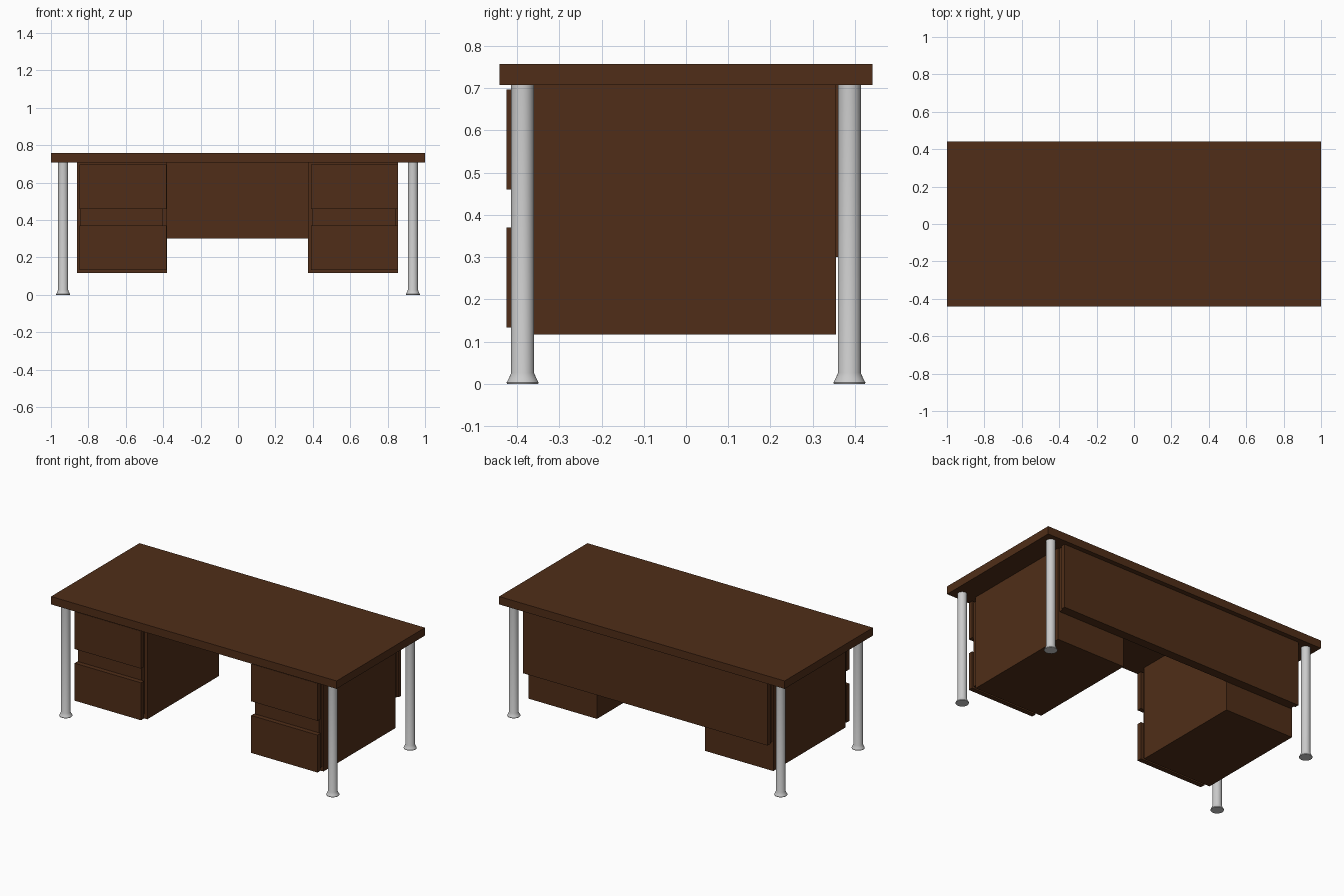
import bpy, bmesh, math

if "Cube" in bpy.data.objects:
    bpy.data.objects.remove(bpy.data.objects["Cube"])

wood = bpy.data.materials.new("dark_wood")
wood.diffuse_color = (0.08, 0.027, 0.009, 1)
wood.use_nodes = True
wood.node_tree.nodes["Principled BSDF"].inputs["Base Color"].default_value = wood.diffuse_color


def box(name, x, y, z):
    """Axis-aligned box from (min, max) ranges."""
    bm = bmesh.new()
    bmesh.ops.create_cube(bm, size=1)
    for v in bm.verts:
        v.co = [(a + b) / 2 + c * (b - a) for (a, b), c in zip((x, y, z), v.co)]
    mesh = bpy.data.meshes.new(name)
    bm.to_mesh(mesh)
    bm.free()
    mesh.materials.append(wood)
    ob = bpy.data.objects.new(name, mesh)
    bpy.context.collection.objects.link(ob)
    return ob


def lathe(name, profile, sides=32):
    """Mesh turned around z from a (radius, height) profile."""
    bm = bmesh.new()
    rings = [[bm.verts.new((r * math.cos(2 * math.pi * i / sides),
                            r * math.sin(2 * math.pi * i / sides), z))
              for i in range(sides)] for r, z in profile]
    for lo, hi in zip(rings, rings[1:]):
        for i in range(sides):
            j = (i + 1) % sides
            bm.faces.new((lo[i], lo[j], hi[j], hi[i]))
    bm.faces.new(rings[0][::-1])
    bm.faces.new(rings[-1])
    mesh = bpy.data.meshes.new(name)
    bm.to_mesh(mesh)
    bm.free()
    return mesh


# Table top
box("desk_top", (-1, 1), (-0.442, 0.442), (0.708, 0.758))

# Drawer pedestals: carcass, inset drawer core and two drawer fronts each
for side, body, core, front in (
        ("left", (-0.86, -0.38), (-0.845, -0.40), (-0.847, -0.382)),
        ("right", (0.375, 0.855), (0.395, 0.845), (0.39, 0.855))):
    box(side + "_pedestal", body, (-0.365, 0.355), (0.117, 0.708))
    for level, z0 in (("lower", 0.133), ("upper", 0.46)):
        box(f"{side}_{level}_drawer_front", front, (-0.425, -0.395), (z0, z0 + 0.237))
    box(side + "_drawer_core", core, (-0.395, -0.365), (0.145, 0.69))

# Back privacy panel with its inset spacer
box("back_panel", (-0.86, 0.855), (0.385, 0.412), (0.30, 0.708))
box("back_panel_spacer", (-0.85, 0.845), (0.355, 0.385), (0.30, 0.708))

# Round metal legs with flared feet
leg_mesh = lathe("leg", [(0.037, 0), (0.038, 0.003), (0.033, 0.012),
                         (0.027, 0.026), (0.027, 0.708)])
for sx, nx in ((-1, "left"), (1, "right")):
    for sy, ny in ((-1, "front"), (1, "back")):
        leg = bpy.data.objects.new(f"{ny}_{nx}_leg", leg_mesh)
        leg.location = (sx * 0.935, sy * 0.387, 0)
        bpy.context.collection.objects.link(leg)
        bpy.context.view_layer.objects.active = leg
        leg.select_set(True)
bpy.ops.object.shade_smooth_by_angle(angle=math.radians(35))
